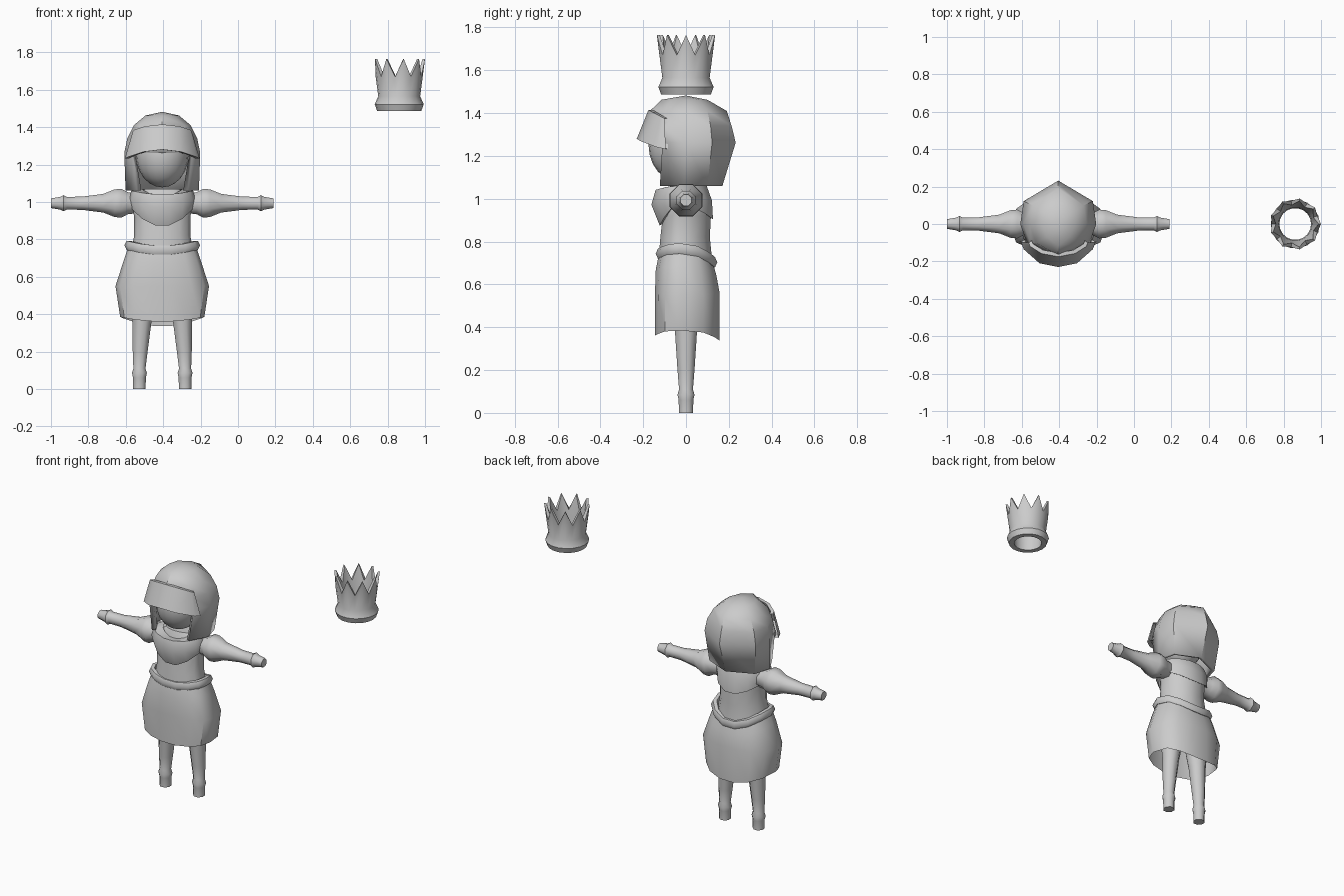
import bpy, bmesh
from math import sin, cos, pi, radians

cube = bpy.data.objects.get("Cube")
if cube:
    bpy.data.objects.remove(cube, do_unlink=True)

CX = -0.405          # centre line of the figure
SEAM = -0.03         # depth of the side seams on the clothes

grey = bpy.data.materials.new("plain_grey")
grey.use_nodes = True
grey.diffuse_color = (0.6, 0.6, 0.6, 1)
bsdf = next(n for n in grey.node_tree.nodes if n.type == 'BSDF_PRINCIPLED')
bsdf.inputs["Base Color"].default_value = (0.6, 0.6, 0.6, 1)


def loft(name, rings, x=CX, closed=True, caps=(), wrap=False,
         skip=None, thick=0, angle=40):
    """Skin a list of equal-length point rings."""
    bm = bmesh.new()
    vs = [[bm.verts.new((p[0] + x, p[1], p[2])) for p in r] for r in rings]
    n, m = len(vs), len(vs[0])
    for i in range(n if wrap else n - 1):
        a, b = vs[i], vs[(i + 1) % n]
        for j in range(m if closed else m - 1):
            if skip and skip(i, j):
                continue
            k = (j + 1) % m
            bm.faces.new((a[j], a[k], b[k], b[j]))
    for c in caps:
        bm.faces.new(vs[c])
    bmesh.ops.remove_doubles(bm, verts=bm.verts[:], dist=0.0005)
    loose = [v for v in bm.verts if not v.link_faces]
    bmesh.ops.delete(bm, geom=loose, context='VERTS')
    bmesh.ops.recalc_face_normals(bm, faces=bm.faces[:])
    me = bpy.data.meshes.new(name)
    bm.to_mesh(me)
    bm.free()
    me.materials.append(grey)
    ob = bpy.data.objects.new(name, me)
    bpy.context.collection.objects.link(ob)
    if thick:
        mod = ob.modifiers.new("thickness", 'SOLIDIFY')
        mod.thickness = thick
        mod.offset = -1
    smooth(ob, angle)
    return ob


def smooth(ob, angle=40):
    bpy.ops.object.select_all(action='DESELECT')
    ob.select_set(True)
    bpy.context.view_layer.objects.active = ob
    bpy.ops.object.shade_smooth_by_angle(angle=radians(angle))


def section(w, yf, yb, zs, zf=None, zb=None, p=1.0, n=14):
    """Body section: front and back arcs meeting at the side seams."""
    zf = zs if zf is None else zf
    zb = zs if zb is None else zb
    pts = []
    for i in range(n):
        a = 2 * pi * i / n
        s = sin(a)
        t = abs(s) ** p
        y, z = (yb, zb) if s > 0 else (yf, zf)
        pts.append((w * cos(a), SEAM + (y - SEAM) * t, zs + (z - zs) * s * s))
    return pts


def disc(r, n=8):
    return [(r * cos(2 * pi * (i + .5) / n), r * sin(2 * pi * (i + .5) / n))
            for i in range(n)]


# Torso
loft("torso", [section(.17, -.13, .125, .72),
               section(.15, -.122, .115, .82),
               section(.15, -.11, .12, .92),
               section(.165, -.10, .11, 1.0),
               section(.09, -.07, .06, 1.07)], caps=(0, -1))

# Cowl around the neck, dipping to a point at front and back
loft("cowl", [section(.11, -.09, .07, 1.07, 1.03, 1.06),
              section(.165, -.145, .10, 1.06, 1.04, 1.06),
              section(.18, -.165, .125, 1.02, .97, .99),
              section(.17, -.125, .13, .97, .87, .90),
              section(.14, -.09, .10, .98, .89, .92)])

# Belt: a soft tube that sags behind
belt = []
for k in range(6):
    a = 2 * pi * k / 6
    o, h = .022 * cos(a), .028 * sin(a)
    belt.append(section(.18 + o, -.122 - o, .128 + o,
                        .768 + h, .742 + h, .70 + h, p=.85))
loft("belt", belt, wrap=True, angle=60)

# Skirt, open below
loft("skirt", [section(.185, -.13, .13, .75, .73, .69, p=.75),
               section(.205, -.143, .145, .69, .67, .64, p=.7),
               section(.25, -.147, .16, .55, .55, .56, p=.65),
               section(.225, -.146, .16, .385, .36, .335, p=.65)], angle=45)

# Legs and arms, mirrored
LEG = [(.09, .62, .085), (.10, .48, .07), (.107, .37, .055), (.118, .2, .043),
       (.122, .11, .035), (.122, .085, .043), (.122, .06, .037), (.122, 0, .036)]
ARM = [(.12, .055), (.185, .064), (.22, .083), (.255, .08), (.315, .054),
       (.43, .038), (.51, .037), (.528, .047), (.545, .037), (.595, .028)]
for side, tag in ((1, "left"), (-1, "right")):
    loft(tag + "_leg", [[(side * x + u, v, z) for u, v in disc(r)]
                        for x, z, r in LEG], caps=(0, -1), angle=50)
    loft(tag + "_arm", [[(side * x, u, .993 + v) for u, v in disc(r)]
                        for x, r in ARM], caps=(0, -1), angle=50)

# Head
bpy.ops.mesh.primitive_uv_sphere_add(segments=20, ring_count=12, radius=1,
                                     location=(CX, -.03, 1.25))
head = bpy.context.object
head.name = "head"
head.scale = (.14, .145, .172)
head.data.materials.append(grey)
smooth(head, 60)


# Helmet: a ridged shell with the face left open between the cheek guards
def shell(z, front, fs, side, bs, back):
    half = [fs, side, bs]
    pts = [(0, front)] + half + [(0, back)] + [(-x, y) for x, y in half[::-1]]
    return [(x, y, z) for x, y in pts]


loft("helmet", [
    [(0, 0, 1.482)] * 8,
    shell(1.462, -.115, (.06, -.07), (.09, 0), (.075, .06), .10),
    shell(1.41, -.168, (.12, -.10), (.152, 0), (.135, .10), .19),
    shell(1.34, -.18, (.145, -.11), (.187, 0), (.17, .115), .213),
    shell(1.262, -.188, (.165, -.11), (.203, 0), (.185, .122), .232),
    shell(1.06, -.188, (.135, -.122), (.196, -.01), (.165, .10), .17)],
    skip=lambda i, j: i == 4 and j in (0, 7), thick=.025)

# Visor: a flared band over the brow
VISOR = [((.158, -.10, 1.375), (.2, -.095, 1.232)),
         ((.15, -.12, 1.385), (.185, -.135, 1.24)),
         ((.09, -.158, 1.405), (.1, -.21, 1.268)),
         ((0, -.175, 1.415), (0, -.23, 1.28))]
edges = []
for e in (0, 1):
    half = [c[e] for c in VISOR]
    edges.append(half + [(-x, y, z) for x, y, z in half[-2::-1]])
inner = [[(x * .9, y * .88, z) for x, y, z in r] for r in edges]
loft("visor", [edges[0], edges[1], inner[1], inner[0]],
     closed=False, wrap=True, caps=(), angle=35)

# Crown floating beside the figure: (radius, height at valley, at tip, tip flare)
TIPS = 9
CROWN = [(.085, 1.487, 1.487, 0), (.118, 1.487, 1.487, 0),
         (.131, 1.522, 1.522, 0), (.112, 1.565, 1.565, 0),
         (.126, 1.67, 1.765, .012), (.103, 1.67, 1.765, .022),
         (.09, 1.565, 1.565, 0)]
crown = []
for r, low, high, flare in CROWN:
    ring = []
    for i in range(2 * TIPS):
        a, tip = pi * i / TIPS, i % 2 == 0
        q = r + (flare if tip else 0)
        ring.append((q * cos(a), q * sin(a), high if tip else low))
    crown.append(ring)
loft("crown", crown, x=.862, wrap=True, angle=35)
